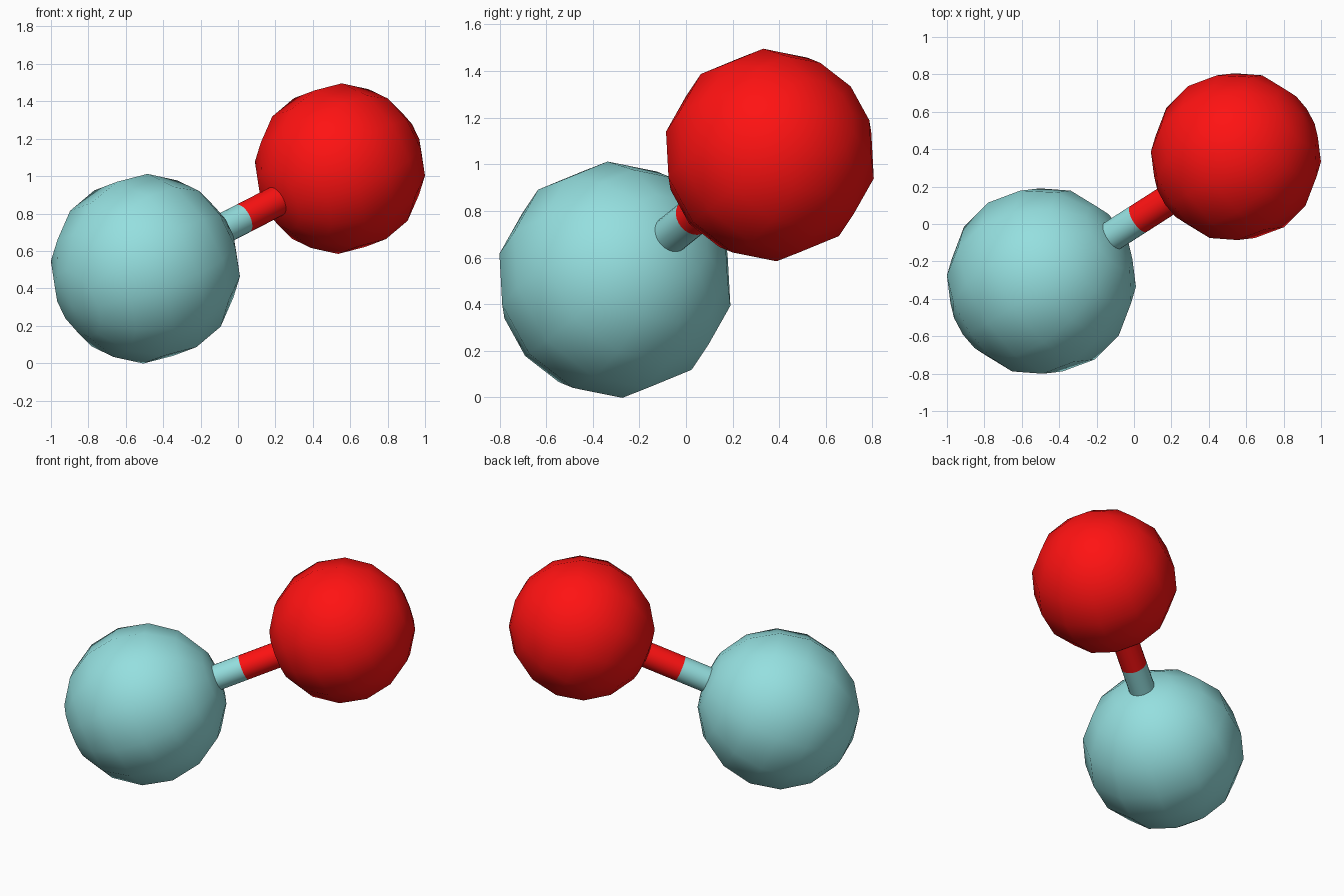
import bpy, bmesh, math
from mathutils import Matrix, Vector

if "Cube" in bpy.data.objects:
    bpy.data.objects.remove(bpy.data.objects["Cube"])

TEAL_CENTRE = Vector((-0.495, -0.305, 0.505))
RED_CENTRE = Vector((0.545, 0.36, 1.04))
TEAL_RADIUS, RED_RADIUS, ROD_RADIUS = 0.508, 0.457, 0.082


def material(name, colour):
    mat = bpy.data.materials.new(name)
    mat.diffuse_color = (*colour, 1)
    mat.use_nodes = True
    mat.node_tree.nodes["Principled BSDF"].inputs["Base Color"].default_value = mat.diffuse_color
    return mat


teal = material("teal", (0.30, 0.74, 0.74))
red = material("red", (1.0, 0.006, 0.006))

# Shared orientation: local z runs along the rod
axis = (RED_CENTRE - TEAL_CENTRE).normalized()
side = Vector((0, 0, 1)).cross(axis).normalized()
up = axis.cross(side)
turn = Matrix((side, up, axis)).transposed().to_4x4() @ Matrix.Rotation(math.radians(4), 4, 'Z')


def finish(bm, name, centre, mat):
    for face in bm.faces:
        face.smooth = True
    mesh = bpy.data.meshes.new(name)
    bm.to_mesh(mesh)
    bm.free()
    mesh.materials.append(mat)
    obj = bpy.data.objects.new(name, mesh)
    obj.matrix_world = Matrix.Translation(centre) @ turn
    bpy.context.collection.objects.link(obj)


def ball(name, centre, radius, mat):
    bm = bmesh.new()
    bmesh.ops.create_uvsphere(bm, u_segments=12, v_segments=8, radius=radius)
    finish(bm, name, centre, mat)


def rod(name, start, end, mat):
    bm = bmesh.new()
    bmesh.ops.create_cone(bm, cap_ends=False, segments=24, radius1=ROD_RADIUS,
                          radius2=ROD_RADIUS, depth=(end - start).length)
    finish(bm, name, (start + end) / 2, mat)


# Two balls
ball("large_ball", TEAL_CENTRE, TEAL_RADIUS, teal)
ball("small_ball", RED_CENTRE, RED_RADIUS, red)

# Connecting rod, one half in each colour
middle = (TEAL_CENTRE + RED_CENTRE) / 2
rod("rod_teal_half", TEAL_CENTRE, middle, teal)
rod("rod_red_half", middle, RED_CENTRE, red)
